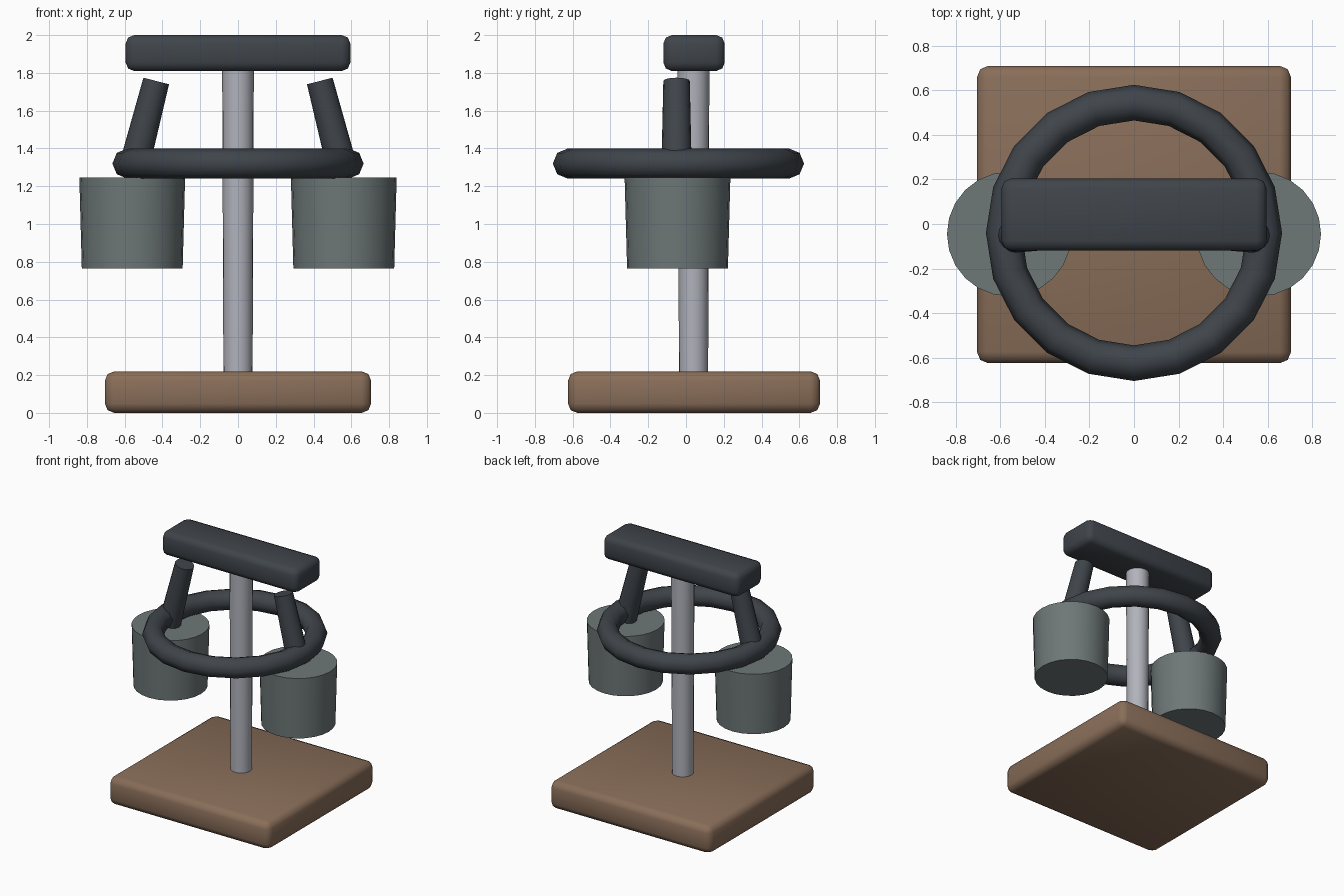
import bpy
from math import radians
from mathutils import Vector

cube = bpy.data.objects.get("Cube")
if cube:
    bpy.data.objects.remove(cube, do_unlink=True)


def material(name, rgb):
    m = bpy.data.materials.new(name)
    m.use_nodes = True
    m.diffuse_color = (*rgb, 1)
    m.node_tree.nodes["Principled BSDF"].inputs["Base Color"].default_value = (*rgb, 1)
    return m


wood = material("brown wood", (0.25, 0.155, 0.1))
rubber = material("charcoal", (0.05, 0.059, 0.07))
cup_grey = material("slate grey", (0.155, 0.185, 0.185))
steel = material("light steel", (0.44, 0.45, 0.5))


def finish(name, mat, angle=40):
    ob = bpy.context.object
    ob.name = name
    ob.data.materials.append(mat)
    bpy.ops.object.shade_smooth_by_angle(angle=radians(angle))
    return ob


def rounded_box(name, low, high, bevel, mat):
    low, high = Vector(low), Vector(high)
    bpy.ops.mesh.primitive_cube_add(size=1, location=(low + high) / 2)
    ob = bpy.context.object
    ob.scale = high - low
    bpy.ops.object.transform_apply(location=False, rotation=False, scale=True)
    mod = ob.modifiers.new("rounded edges", "BEVEL")
    mod.width = bevel
    mod.segments = 2
    bpy.ops.object.modifier_apply(modifier=mod.name)
    return finish(name, mat, 60)


def rod(name, bottom, top, r_bottom, r_top, sides, mat):
    """Tapered cylinder between two points."""
    bottom, top = Vector(bottom), Vector(top)
    axis = top - bottom
    bpy.ops.mesh.primitive_cone_add(
        vertices=sides, radius1=r_bottom, radius2=r_top, depth=axis.length,
        location=(bottom + top) / 2,
        rotation=axis.to_track_quat("Z", "Y").to_euler())
    return finish(name, mat)


# Base, post and top bar
rounded_box("base", (-0.705, -0.625, 0), (0.705, 0.71, 0.22), 0.05, wood)
rod("post", (0, 0.04, 0.15), (0, 0.04, 1.85), 0.077, 0.084, 20, steel)
rounded_box("top_bar", (-0.595, -0.12, 1.81), (0.595, 0.205, 2.0), 0.045, rubber)

# Ring around the post
bpy.ops.mesh.primitive_torus_add(
    major_segments=20, minor_segments=8, major_radius=0.585, minor_radius=0.08,
    location=(0, -0.04, 1.32))
finish("ring", rubber, 60)

# Leaning struts and hanging cups on both sides
for side, s in (("left", 1), ("right", -1)):
    rod(side + "_strut", (s * 0.56, -0.05, 1.265), (s * 0.433, -0.05, 1.757),
        0.081, 0.07, 16, rubber)
    rod(side + "_cup", (s * 0.56, -0.045, 0.765), (s * 0.56, -0.045, 1.245),
        0.267, 0.28, 24, cup_grey)
